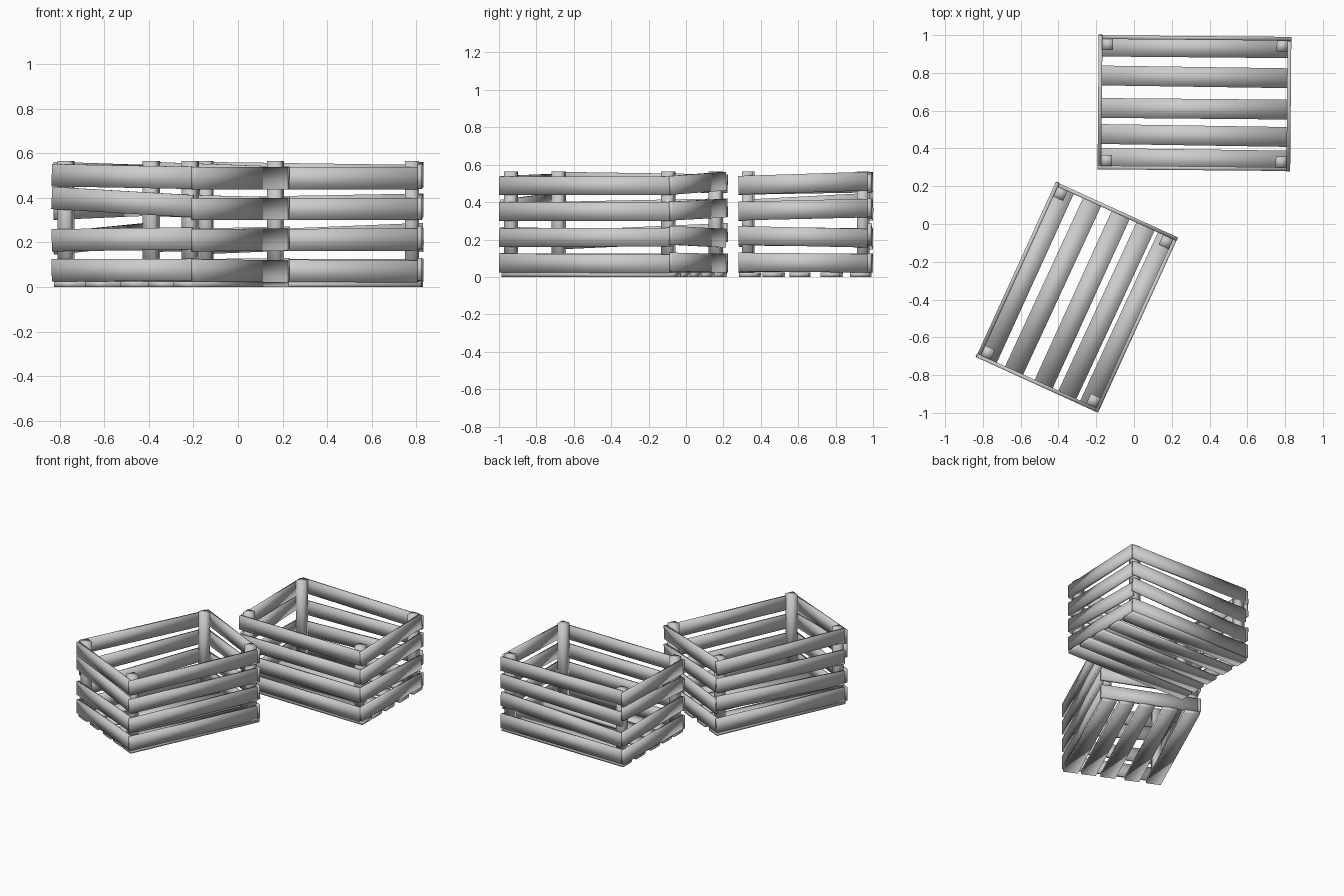
import bpy, bmesh
from math import radians, atan2, hypot
from mathutils import Matrix, Vector

if "Cube" in bpy.data.objects:
    bpy.data.objects.remove(bpy.data.objects["Cube"])


def box(bm, size, mat):
    bmesh.ops.create_cube(bm, size=1, matrix=mat @ Matrix.Diagonal((*size, 1)))


def bar(bm, p, q, width, thick, flat=False):
    """Board whose centre line runs from p to q."""
    p, q = Vector(p), Vector(q)
    d = q - p
    level = hypot(d.x, d.y)
    rot = Matrix.Rotation(atan2(d.y, d.x), 4, 'Z') @ Matrix.Rotation(-atan2(d.z, level), 4, 'Y')
    size = (d.length, width, thick) if flat else (d.length, thick, width)
    box(bm, size, Matrix.Translation((p + q) / 2) @ rot)


def finish(bm, name, place):
    me = bpy.data.meshes.new(name)
    bm.to_mesh(me)
    bm.free()
    for f in me.polygons:
        f.use_smooth = True
    ob = bpy.data.objects.new(name, me)
    ob.matrix_world = place
    bpy.context.collection.objects.link(ob)


# Side boards: start xy, end xy, (start z, end z) of each board
SIDES = {
    "front_boards": ((-.51, -.345), (.49, -.345),
                     ((.075, .07), (.21, .213), (.35, .35), (.488, .488))),
    "back_boards": ((-.49, .345), (.51, .345),
                    ((.075, .075), (.197, .238), (.352, .37), (.512, .498))),
    "right_boards": ((.5, -.355), (.5, .335),
                     ((.08, .073), (.222, .207), (.352, .368), (.49, .512))),
    "left_boards": ((-.5, -.335), (-.5, .355),
                    ((.077, .075), (.218, .21), (.363, .4), (.49, .502))),
}
FLOOR_Y = ((.295, .295), (.142, .136), (-.03, -.03), (-.168, -.175), (-.295, -.3))


def crate(name, x, y, angle):
    place = Matrix.Translation((x, y, 0)) @ Matrix.Rotation(radians(angle), 4, 'Z')
    # floor boards
    bm = bmesh.new()
    for a, b in FLOOR_Y:
        bar(bm, (-.5, a, .0125), (.508, b, .0125), .105, .025, flat=True)
    finish(bm, name + "_floor_boards", place)
    # corner posts
    bm = bmesh.new()
    for sx in (-1, 1):
        for sy in (-1, 1):
            box(bm, (.058, .058, .54), Matrix.Translation((sx * .462, sy * .307, .295)))
    finish(bm, name + "_corner_posts", place)
    # slightly crooked side boards
    for side, (p, q, heights) in SIDES.items():
        bm = bmesh.new()
        for a, b in heights:
            bar(bm, (*p, a), (*q, b), .1, .02)
        finish(bm, f"{name}_{side}", place)


crate("rear_crate", .32, .64, -.5)
crate("front_crate", -.302, -.388, 65.5)
